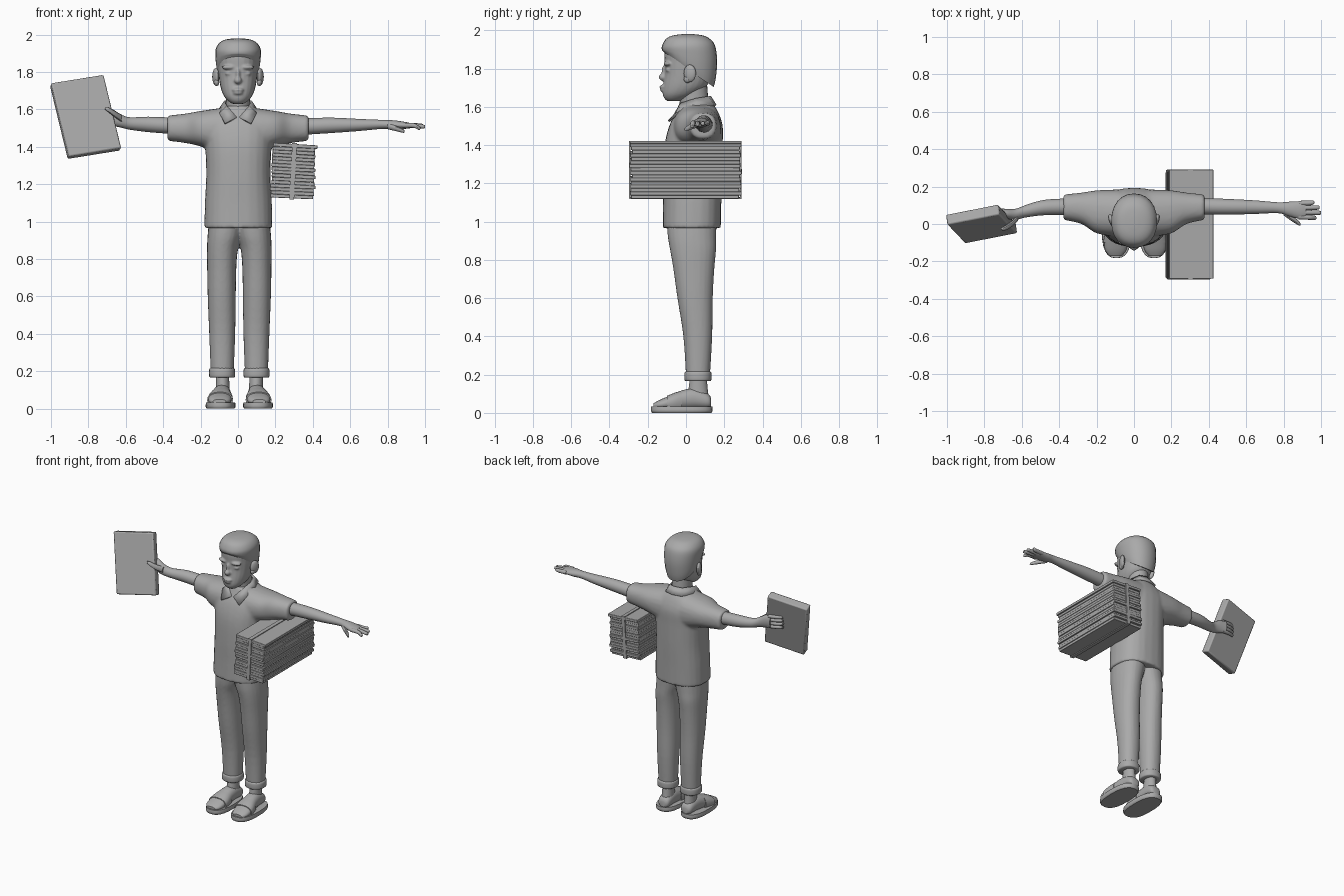
import bpy, bmesh, math, random
from mathutils import Vector, Matrix

random.seed(4)
grey = bpy.data.materials.new("plain_grey")
grey.diffuse_color = (0.4, 0.4, 0.4, 1)


def finish(name, bm, angle=40):
    bmesh.ops.recalc_face_normals(bm, faces=bm.faces)
    me = bpy.data.meshes.new(name)
    bm.to_mesh(me)
    bm.free()
    me.materials.append(grey)
    ob = bpy.data.objects.new(name, me)
    bpy.context.collection.objects.link(ob)
    bpy.ops.object.select_all(action='DESELECT')
    ob.select_set(True)
    bpy.context.view_layer.objects.active = ob
    bpy.ops.object.shade_smooth_by_angle(angle=math.radians(angle))
    return ob


def loft(bm, secs, axis='z', p=2.0, n=24, sub=4):
    """Skin through sections (x, y, z, half_width, half_depth[, tilt])."""
    S = [tuple(s) + (0,) * (6 - len(s)) for s in secs]
    rows = []
    for i in range(len(S) - 1):
        a, b, c, d = S[max(i - 1, 0)], S[i], S[i + 1], S[min(i + 2, len(S) - 1)]
        for k in range(sub):
            t = k / sub
            rows.append([0.5 * (2 * q + (r - o) * t + (2 * o - 5 * q + 4 * r - s) * t * t
                                + (3 * q - o - 3 * r + s) * t ** 3)
                         for o, q, r, s in zip(a, b, c, d)])
    rows.append(S[-1])
    rings = []
    for x, y, z, w, d, tilt in rows:
        ring = []
        for j in range(n):
            th = 2 * math.pi * j / n
            c, s = math.cos(th), math.sin(th)
            u = w * math.copysign(abs(c) ** (2 / p), c)
            v = d * math.copysign(abs(s) ** (2 / p), s)
            off = {'z': (u, v, tilt * v), 'x': (0, u, v), 'y': (u, 0, v)}[axis]
            ring.append(bm.verts.new((x + off[0], y + off[1], z + off[2])))
        rings.append(ring)
    for r, q in zip(rings, rings[1:]):
        for j in range(n):
            bm.faces.new((r[j], r[(j + 1) % n], q[(j + 1) % n], q[j]))
    bm.faces.new(rings[0])
    bm.faces.new(rings[-1])


def zsec(z, y0, y1, x0, x1, tilt=0):
    return ((x0 + x1) / 2, (y0 + y1) / 2, z, abs(x1 - x0) / 2, (y1 - y0) / 2, tilt)


def part(name, secs, axis='z', p=2.0, angle=40):
    bm = bmesh.new()
    loft(bm, secs, axis, p)
    return finish(name, bm, angle)


def ball(bm, loc, size, rot=0):
    m = Matrix.Translation(loc) @ Matrix.Rotation(rot, 4, 'Z') @ Matrix.Diagonal((*size, 1))
    bmesh.ops.create_uvsphere(bm, u_segments=16, v_segments=10, radius=1, matrix=m)


def fuse(ob, voxel, rounds):
    m = ob.modifiers.new("fuse", 'REMESH')
    m.mode, m.voxel_size, m.use_smooth_shade = 'VOXEL', voxel, True
    s = ob.modifiers.new("soften", 'SMOOTH')
    s.factor, s.iterations = 0.5, rounds


# Shirt: torso and short sleeves fused together
bm = bmesh.new()
loft(bm, [zsec(z, a, b, -r, r + .004) for z, a, b, r in (
    (.965, -.122, .182, .18), (1.1, -.12, .185, .177), (1.25, -.12, .19, .17),
    (1.4, -.112, .192, .175), (1.5, -.088, .192, .18), (1.57, -.055, .17, .14),
    (1.62, -.035, .14, .07))], p=2.4)
for s in (-1, 1):
    loft(bm, [(s * x, (a + b) / 2, (c + d) / 2, (b - a) / 2, (d - c) / 2) for x, a, b, c, d in (
        (.08, -.07, .185, 1.36, 1.61), (.2, -.05, .18, 1.402, 1.592),
        (.28, 0, .168, 1.42, 1.578), (.378, .022, .158, 1.433, 1.567))], 'x', 2.3)
fuse(finish("shirt", bm), .01, 5)

# Open collar
bm = bmesh.new()
pairs = [((.008, -.065, 1.56), (.072, -.095, 1.528)), ((.06, -.03, 1.62), (.1, -.035, 1.58)),
         ((.075, .05, 1.645), (.105, .06, 1.6)), ((.05, .115, 1.655), (.065, .145, 1.61)),
         ((0, .13, 1.658), (0, .16, 1.61))]
rows = [[bm.verts.new(v) for v in pr] for pr in pairs]
for a, b in zip(rows, rows[1:]):
    bm.faces.new((a[0], a[1], b[1], b[0]))
ob = finish("collar", bm)
ob.modifiers.new("mirror", 'MIRROR')
ob.modifiers.new("thick", 'SOLIDIFY').thickness = .012

# Head, neck and face
part("neck", [zsec(1.55, -.035, .125, -.075, .075), zsec(1.62, -.032, .118, -.064, .064),
              zsec(1.72, -.04, .11, -.066, .066)])
bm = bmesh.new()
loft(bm, [zsec(z, a, b, -r, r) for z, a, b, r in (
    (1.63, -.098, -.03, .03), (1.645, -.114, .01, .052), (1.67, -.122, .06, .074),
    (1.71, -.12, .11, .091), (1.77, -.112, .135, .102), (1.83, -.112, .15, .108),
    (1.89, -.112, .148, .108), (1.93, -.09, .12, .085))], p=2.2)
ball(bm, (0, -.118, 1.755), (.021, .025, .02))
ball(bm, (0, -.112, 1.785), (.012, .016, .035))
ball(bm, (0, -.119, 1.705), (.032, .02, .011))
ball(bm, (0, -.117, 1.688), (.028, .019, .011))
for s in (-1, 1):
    ball(bm, (s * .055, -.1, 1.825), (.035, .016, .011), s * .25)
    ball(bm, (s * .05, -.088, 1.792), (.022, .018, .011), s * .3)
fuse(finish("head", bm), .006, 3)
bm = bmesh.new()
for s in (-1, 1):
    ball(bm, (s * .119, .02, 1.775), (.016, .034, .046), s * -.35)
    ball(bm, (s * .114, .008, 1.745), (.014, .02, .02))
finish("ears", bm)

# Hair cap with a slanted lower edge
part("hair", [zsec(1.785, -.1, .145, -.104, .104, -.66), zsec(1.82, -.117, .156, -.114, .114, -.5),
              zsec(1.87, -.126, .163, -.12, .121, -.2), zsec(1.92, -.125, .152, -.12, .122),
              zsec(1.955, -.105, .125, -.1, .102), zsec(1.973, -.07, .09, -.068, .068),
              zsec(1.98, -.02, .04, -.02, .02)], p=2.2, angle=60)

# Outstretched arm with open hand
bm = bmesh.new()
loft(bm, [(.34, .095, 1.508, .045, .044), (.5, .092, 1.515, .042, .041),
          (.65, .09, 1.517, .036, .032), (.77, .087, 1.52, .029, .024),
          (.83, .08, 1.517, .039, .025), (.89, .073, 1.515, .047, .019), (.92, .07, 1.513, .04, .014)], 'x')
for y0, y1, x1, z1 in ((.11, .115, .965, 1.517), (.086, .088, .992, 1.513),
                       (.062, .06, 1.0, 1.508), (.038, .033, .975, 1.5)):
    loft(bm, [(.88, y0, 1.515, .014, .014), (.94, (y0 + y1) / 2, 1.514, .013, .013),
              (x1 - .008, y1, z1, .011, .011), (x1, y1, z1, .005, .005)], 'x', n=10)
loft(bm, [(.80, .062, 1.51, .016, .016), (.845, .03, 1.498, .016, .015),
          (.88, .005, 1.486, .012, .011), (.89, -.003, 1.482, .006, .006)], 'x', n=10)
finish("open_arm", bm)

# Arm gripping the packet
bm = bmesh.new()
loft(bm, [(-.34, .092, 1.512, .045, .044), (-.48, .088, 1.52, .041, .041),
          (-.58, .068, 1.525, .033, .033), (-.63, .052, 1.54, .03, .036),
          (-.68, .055, 1.56, .026, .046), (-.73, .066, 1.57, .018, .044)], 'x')
for k in range(4):
    z = 1.535 + k * .024
    loft(bm, [(-.71, .064, z, .013, .013), (-.77, .058, z + .006, .012, .012),
              (-.81, .045, z + .01, .01, .01)], 'x', n=10)
loft(bm, [(-.62, .035, 1.55, .018, .02), (-.655, .0, 1.572, .016, .018),
          (-.69, -.022, 1.596, .013, .014), (-.71, -.026, 1.605, .006, .007)], 'x', n=10)
finish("gripping_arm", bm)


def slab(bm, m):
    return bmesh.ops.create_cube(bm, size=1, matrix=m)["verts"]


def bevel(ob, width):
    b = ob.modifiers.new("bevel", 'BEVEL')
    b.width, b.segments = width, 2


# Raised packet, skewed and tilted
u, v = Vector((.28, .055, .045)), Vector((.095, -.1, -.392))
n = u.cross(v).normalized() * .058
bm = bmesh.new()
slab(bm, Matrix.Translation((-.815, 0, 1.56)) @ Matrix((u, n, v)).transposed().to_4x4())
bevel(finish("raised_packet", bm), .008)

# Paper stack: irregular sheets under the arm
tilt = Matrix.Translation((.295, -.003, 1.27)) @ Matrix.Rotation(math.radians(3), 4, 'Y')
bm = bmesh.new()
count = 16
for i in range(count):
    z = -.145 + .29 * (i + .5) / count
    w, d = .236 + random.uniform(-.012, .008), .575 + random.uniform(-.014, .01)
    slab(bm, tilt @ Matrix.Translation((random.uniform(-.004, .004), random.uniform(-.004, .004), z))
         @ Matrix.Rotation(random.uniform(-.01, .01), 4, 'Y') @ Matrix.Diagonal((w, d, .29 / count + .001, 1)))
bevel(finish("paper_stack", bm), .003)

# Strap round the stack
bm = bmesh.new()
for y, z, d, h in ((-.29, 0, .008, .3), (.29, 0, .008, .3), (0, .147, .585, .008), (0, -.147, .585, .008)):
    slab(bm, tilt @ Matrix.Translation((.0, y, z)) @ Matrix.Diagonal((.026, d, h, 1)))
finish("stack_strap", bm)

# Trousers: both legs fused at the seat
X = .007
bm = bmesh.new()
for s in (-1, 1):
    loft(bm, [zsec(z, a, b, X + s * i, X + s * o) for z, a, b, i, o in (
        (1.0, -.1, .16, -.03, .163), (.92, -.095, .158, -.012, .17), (.85, -.083, .157, .008, .173),
        (.75, -.066, .148, .016, .172), (.6, -.045, .14, .019, .169),
        (.4, -.014, .137, .022, .161), (.19, .0, .125, .03, .153))], p=2.2)
fuse(finish("trousers", bm), .008, 3)

for s, side in ((-1, "right"), (1, "left")):
    def fx(x):
        return X + s * x
    # Rolled cuff and ankle
    part(side + "_cuff", [zsec(z, a, b, fx(i), fx(o)) for z, a, b, i, o in (
        (.166, .0, .126, .03, .154), (.174, -.008, .133, .023, .161),
        (.208, -.008, .133, .023, .161), (.217, .0, .126, .03, .154))], p=2.2, angle=60)
    part(side + "_ankle", [zsec(.05, .01, .125, fx(.05), fx(.13)), zsec(.11, .012, .115, fx(.052), fx(.126)),
                           zsec(.19, .022, .108, fx(.056), fx(.126))])
    # Foot, sandal sole and strap
    part(side + "_foot", [(fx(.09), .132, .055, .025, .02), (fx(.09), .115, .062, .042, .038),
                          (fx(.092), .05, .075, .047, .052), (fx(.097), -.02, .068, .052, .05),
                          (fx(.103), -.09, .052, .062, .036), (fx(.105), -.14, .043, .056, .024),
                          (fx(.106), -.17, .038, .034, .012)], 'y', 2.2)
    part(side + "_strap", [(fx(.097), -.02, .06, .056, .057), (fx(.1), -.06, .054, .065, .051),
                           (fx(.103), -.1, .046, .069, .043)], 'y', 2.3)
    part(side + "_sole", [(fx(.1), -.022, 0, .074, .155), (fx(.1), -.022, .012, .08, .161),
                          (fx(.1), -.022, .034, .078, .16)], p=2.6)
